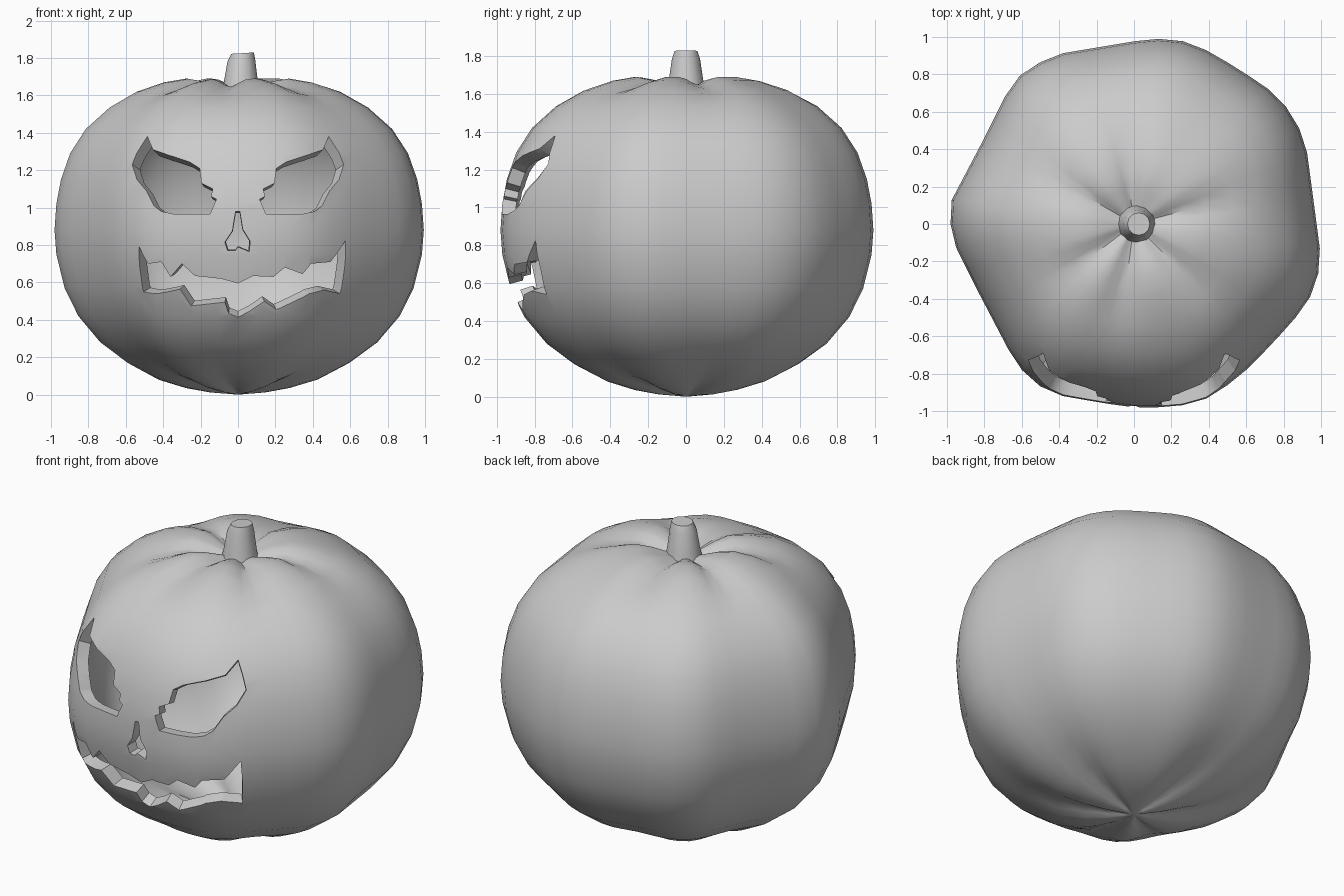
import bpy, bmesh, math
from mathutils import Vector
from mathutils.bvhtree import BVHTree

if "Cube" in bpy.data.objects:
    bpy.data.objects.remove(bpy.data.objects["Cube"])

CENTRE = Vector((0, 0, 0.85))
SEGS = 48
# plan outline of the lobes, seen from above
OUTLINE = [(-1, .08), (-.8, .46), (-.67, .72), (-.58, .83), (-.4, .91), (-.16, .95), (.08, .99),
           (.22, .99), (.35, .95), (.55, .835), (.75, .70), (.86, .57), (.92, .42), (.95, .2),
           (1, -.18), (.97, -.35), (.85, -.52), (.70, -.68), (.55, -.83), (.36, -.95), (.2, -.98),
           (0, -.98), (-.15, -.96), (-.38, -.92), (-.52, -.86), (-.63, -.75), (-.85, -.33), (-.95, -.13)]
# side profile (radius, height), bottom to top
PROFILE = [(.06, .005), (.15, .012), (.28, .035), (.43, .08), (.6, .17), (.75, .28), (.87, .42), (.945, .57),
           (.99, .75), (1, .88), (.99, 1.02), (.965, 1.15), (.915, 1.29), (.83, 1.42), (.7, 1.535),
           (.55, 1.62), (.4, 1.67), (.28, 1.69), (.19, 1.675), (.11, 1.65), (.05, 1.63)]
VALLEYS = [14, 95, 152, 216, 261, 316]
POLAR = sorted((math.atan2(y, x) % math.tau, math.hypot(x, y)) for x, y in OUTLINE)
WRAP = [(POLAR[-1][0] - math.tau, POLAR[-1][1])] + POLAR + [(POLAR[0][0] + math.tau, POLAR[0][1])]


def lobe_radius(a):
    # straight lines between outline points
    for (a0, r0), (a1, r1) in zip(WRAP, WRAP[1:]):
        if a0 <= a <= a1:
            return math.sin(a1 - a0) / (math.sin(a1 - a) / r0 + math.sin(a - a0) / r1)
    return 1


def valley(a):
    d = min(abs((math.degrees(a) - v + 180) % 360 - 180) for v in VALLEYS)
    return math.exp(-(d / 12) ** 2)


def add_skin(bm, scale, flip):
    rings = []
    for r, z in PROFILE:
        ring = []
        crease = math.sin(math.pi * r / .65) if r < .65 else 0
        for i in range(SEGS):
            a = math.tau * i / SEGS
            k = r * (1 + (lobe_radius(a) - 1) * min(1, r * 1.5))
            dz = valley(a) * crease * (-.045 if z > .85 else .035)
            p = Vector((k * math.cos(a), k * math.sin(a), z + dz))
            ring.append(bm.verts.new(CENTRE + (p - CENTRE) * scale))
        rings.append(ring)

    def face(vs):
        bm.faces.new(vs[::-1] if flip else vs)
    for lo, hi in zip(rings, rings[1:]):
        for i in range(SEGS):
            j = (i + 1) % SEGS
            face([lo[i], lo[j], hi[j], hi[i]])
    for ring, z, top in ((rings[0], 0, False), (rings[-1], 1.62, True)):
        pole = bm.verts.new(CENTRE + (Vector((0, 0, z)) - CENTRE) * scale)
        for i in range(SEGS):
            j = (i + 1) % SEGS
            face([ring[i], ring[j], pole] if top else [ring[j], ring[i], pole])


def make_object(name, bm):
    me = bpy.data.meshes.new(name)
    bm.to_mesh(me)
    bm.free()
    ob = bpy.data.objects.new(name, me)
    bpy.context.collection.objects.link(ob)
    return ob


def activate(ob):
    bpy.ops.object.select_all(action='DESELECT')
    ob.select_set(True)
    bpy.context.view_layer.objects.active = ob


# hollow shell: outer skin and inner skin
bm = bmesh.new()
add_skin(bm, 1, False)
tree = BVHTree.FromBMesh(bm)
add_skin(bm, .925, True)
shell = make_object("pumpkin_shell", bm)


# cutters: openings taper towards the middle of the shell
def make_cutter(name, pts):
    bm = bmesh.new()
    rows = []
    for y in (-1.6, -.5):
        row = []
        for x, z in pts:
            hit = tree.ray_cast(Vector((x, -3, z)), Vector((0, 1, 0)))[0]
            row.append(bm.verts.new(CENTRE + (hit - CENTRE) * (y / hit.y)))
        rows.append(row)
        bm.faces.new(row)
    n = len(pts)
    for i in range(n):
        j = (i + 1) % n
        bm.faces.new([rows[0][i], rows[0][j], rows[1][j], rows[1][i]])
    bmesh.ops.recalc_face_normals(bm, faces=bm.faces)
    bmesh.ops.triangulate(bm, faces=[f for f in bm.faces if len(f.verts) > 4])
    ob = make_object(name, bm)
    ob.hide_render = True
    return ob


EYE = [(-.485, 1.38), (-.53, 1.31), (-.565, 1.23), (-.54, 1.15), (-.49, 1.09), (-.45, 1.01), (-.41, .98),
       (-.34, .965), (-.15, .965), (-.115, 1.045), (-.145, 1.06), (-.135, 1.10), (-.195, 1.13),
       (-.205, 1.21), (-.26, 1.245), (-.37, 1.28), (-.455, 1.31)]
NOSE = [(-.013, .98), (.01, .98), (.025, .885), (.065, .82), (.06, .765), (0, .79), (-.015, .77),
        (-.055, .77), (-.07, .815), (-.03, .875)]
MOUTH = [(-.53, .795), (-.525, .68), (-.505, .55), (-.43, .54), (-.31, .565), (-.25, .475), (-.07, .495),
         (-.05, .435), (0, .415), (.06, .445), (.14, .50), (.205, .455), (.38, .54), (.46, .56),
         (.545, .54), (.57, .68), (.575, .825), (.495, .71), (.39, .70), (.345, .645), (.25, .68),
         (.19, .63), (.08, .635), (0, .595), (-.09, .62), (-.23, .635), (-.30, .70), (-.36, .63),
         (-.41, .71), (-.48, .70)]

cutters = [make_cutter("eye_cutter_left", EYE),
           make_cutter("eye_cutter_right", [(-x, z) for x, z in EYE]),
           make_cutter("nose_cutter", NOSE), make_cutter("mouth_cutter", MOUTH)]
activate(shell)
for c in cutters:
    m = shell.modifiers.new(c.name, 'BOOLEAN')
    m.operation, m.solver, m.object = 'DIFFERENCE', 'EXACT', c
    bpy.ops.object.modifier_apply(modifier=m.name)
for c in cutters:
    bpy.data.objects.remove(c)
bpy.ops.object.shade_smooth_by_angle(angle=math.radians(40))

# stem: tapered rings with a bevelled, slightly tilted top
bm = bmesh.new()
rings = []
for z, r, cx in ((1.61, .105, .015), (1.66, .093, .015), (1.79, .074, .018), (1.83, .06, .025)):
    rings.append([bm.verts.new((cx + r * math.cos(math.tau * i / 12), r * math.sin(math.tau * i / 12),
                                z + (.06 * r * math.cos(math.tau * i / 12) - .004 if z > 1.7 else 0)))
                  for i in range(12)])
for lo, hi in zip(rings, rings[1:]):
    for i in range(12):
        j = (i + 1) % 12
        bm.faces.new([lo[i], lo[j], hi[j], hi[i]])
bm.faces.new(rings[-1])
bm.faces.new(rings[0][::-1])
stem = make_object("stem", bm)
activate(stem)
bpy.ops.object.shade_smooth_by_angle(angle=math.radians(35))
